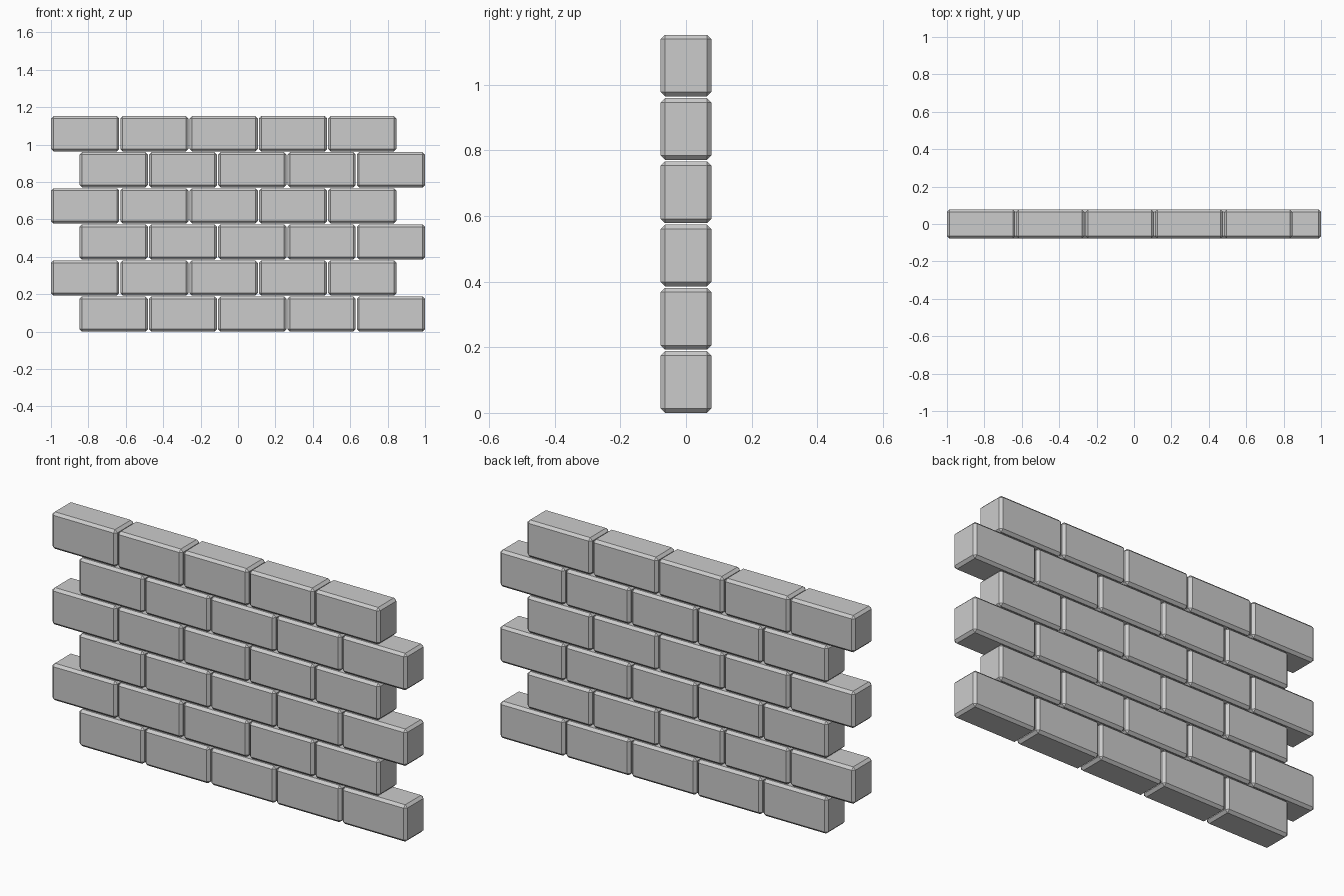
import bpy

if "Cube" in bpy.data.objects:
    bpy.data.objects.remove(bpy.data.objects["Cube"])

ROWS, COLS = 6, 5
W, D, H = 0.365, 0.154, 0.188        # brick size
PX, PZ = 0.3705, 0.1928              # brick spacing
SHIFT = 2.0 - (COLS - 1) * PX - W    # sideways offset of every other row


def brick(name, x, z):
    # Chamfered box with its lower left edge at x, z
    bpy.ops.mesh.primitive_cube_add(size=1, location=(x + W / 2, 0, z + H / 2))
    ob = bpy.context.object
    ob.name = name
    ob.scale = (W, D, H)
    bpy.ops.object.transform_apply(location=False, rotation=False, scale=True)
    bevel = ob.modifiers.new("chamfer", 'BEVEL')
    bevel.width = 0.013
    bevel.segments = 1
    return ob


# Staggered courses, the bottom one shifted right
for row in range(ROWS):
    start = -1.0 + (SHIFT if row % 2 == 0 else 0.0)
    for col in range(COLS):
        brick(f"brick_row{row + 1}_{col + 1}", start + col * PX, row * PZ)
